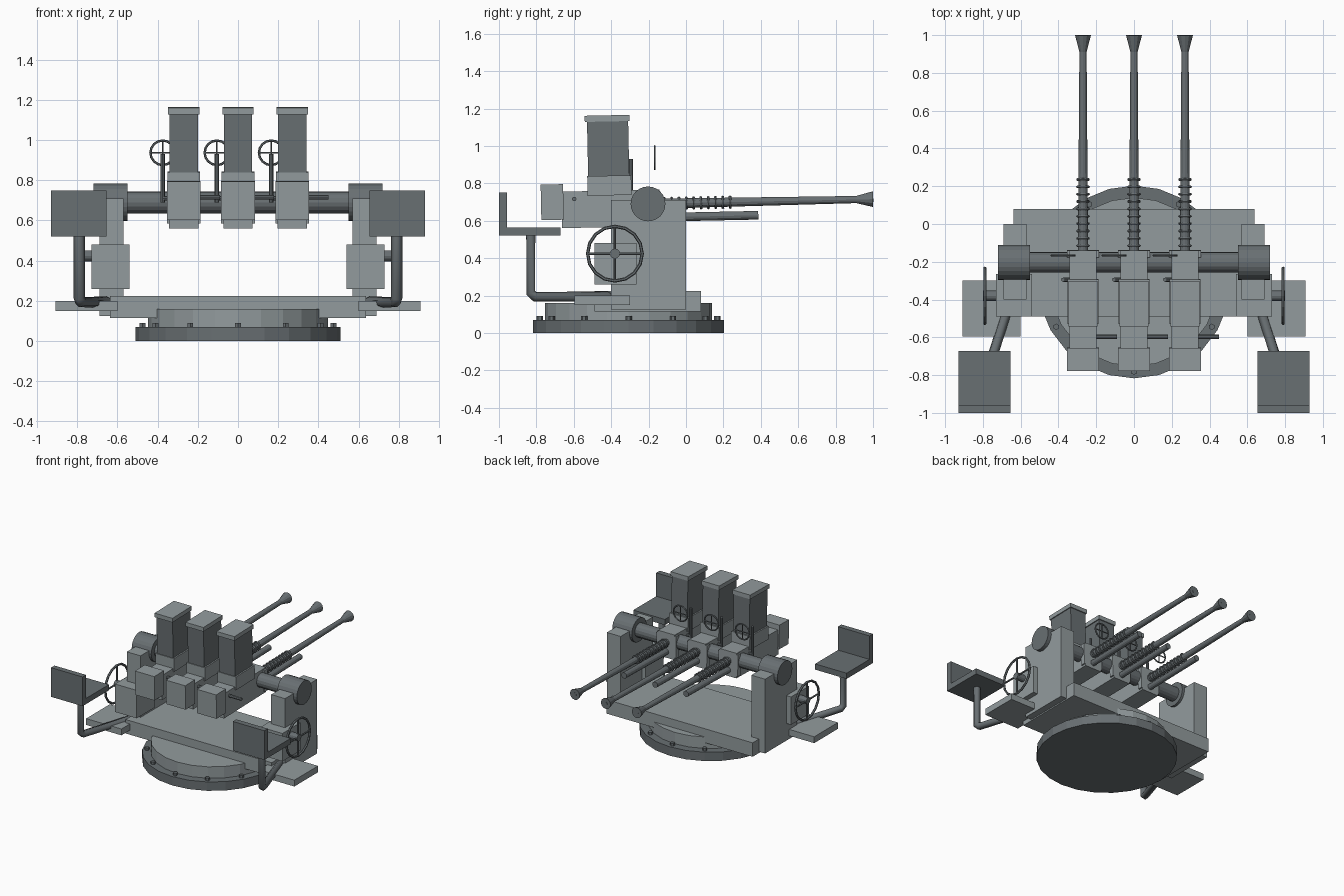
import bpy, math
from mathutils import Vector, Matrix

if "Cube" in bpy.data.objects:
    bpy.data.objects.remove(bpy.data.objects["Cube"])

def mat(name, c):
    m = bpy.data.materials.new(name)
    m.diffuse_color = (*c, 1)
    m.use_nodes = True
    m.node_tree.nodes["Principled BSDF"].inputs["Base Color"].default_value = m.diffuse_color
    return m

LIGHT = mat("light_grey", (0.29, 0.33, 0.34))
DARK = mat("dark_grey", (0.14, 0.16, 0.17))

def done(name, m):
    o = bpy.context.object
    o.name = name
    o.data.materials.append(m)
    return o

def box(name, x, y, z, m=LIGHT):
    """Box from (min, max) ranges."""
    bpy.ops.mesh.primitive_cube_add(size=1)
    o = done(name, m)
    o.data.transform(Matrix.LocRotScale(
        Vector([(a + b) / 2 for a, b in (x, y, z)]), None,
        Vector([abs(b - a) for a, b in (x, y, z)])))
    return o

def rod(name, a, b, r1, r2=None, m=DARK, n=12):
    """Round bar or cone between two points."""
    a, b = Vector(a), Vector(b)
    bpy.ops.mesh.primitive_cone_add(vertices=n, radius1=r1, radius2=r1 if r2 is None else r2,
                                    depth=(b - a).length)
    o = done(name, m)
    q = Vector((0, 0, 1)).rotation_difference(b - a)
    o.data.transform(Matrix.LocRotScale((a + b) / 2, q, None))
    return o

def ring(name, c, axis, r, t, n=16, m=DARK):
    bpy.ops.mesh.primitive_torus_add(major_radius=r, minor_radius=t,
                                     major_segments=n, minor_segments=6)
    o = done(name, m)
    q = Vector((0, 0, 1)).rotation_difference(Vector(axis))
    o.data.transform(Matrix.LocRotScale(Vector(c), q, None))
    return o

def tube(name, pts, r, m=DARK):
    """Bent pipe along a path."""
    cu = bpy.data.curves.new(name, 'CURVE')
    cu.dimensions = '3D'
    cu.bevel_depth, cu.bevel_resolution, cu.use_fill_caps = r, 1, True
    s = cu.splines.new('POLY')
    s.points.add(len(pts) - 1)
    for p, co in zip(s.points, pts):
        p.co = (*co, 1)
    o = bpy.data.objects.new(name, cu)
    bpy.context.collection.objects.link(o)
    cu.materials.append(m)
    return o

# Turntable base with bolts
CY = -0.307
rod("base_ring", (0, CY, 0), (0, CY, 0.07), 0.51, n=24)
rod("base_tier", (0, CY, 0.07), (0, CY, 0.16), 0.447, m=LIGHT, n=24)
for i in range(12):
    a = i * math.pi / 6
    p = (0.475 * math.sin(a), CY + 0.475 * math.cos(a))
    rod("base_bolt", (*p, 0.06), (*p, 0.09), 0.017, n=6)
box("platform", (-0.637, 0.637), (-0.49, 0.08), (0.115, 0.225))

# Trunnion shaft
TY, TZ = -0.203, 0.69
rod("trunnion_shaft", (-0.58, TY, TZ), (0.58, TY, TZ), 0.055, n=16)

# Side supports, handwheels and seats
for s in (-1, 1):
    box("side_column", (s * 0.57, s * 0.69), (-0.40, 0), (0.125, 0.71))
    rod("trunnion_cap", (s * 0.55, TY, TZ), (s * 0.72, TY, TZ), 0.093, n=24)
    box("gearbox", (s * 0.54, s * 0.73), (-0.49, -0.265), (0.26, 0.48))
    box("footplate", (s * 0.60, s * 0.908), (-0.595, -0.30), (0.15, 0.20))
    # Handwheel
    y, z, x = -0.38, 0.424, s * 0.79
    rod("handwheel_shaft", (s * 0.72, y, z), (s * 0.80, y, z), 0.027)
    ring("handwheel_rim", (x, y, z), (1, 0, 0), 0.146, 0.009)
    rod("handwheel_spoke", (x, y - 0.146, z), (x, y + 0.146, z), 0.007, n=6)
    rod("handwheel_spoke", (x, y, z - 0.146), (x, y, z + 0.146), 0.007, n=6)
    # Seat on a bent arm
    box("seat_pan", (s * 0.655, s * 0.93), (-1.0, -0.672), (0.52, 0.565), DARK)
    box("seat_back", (s * 0.655, s * 0.93), (-1.0, -0.957), (0.565, 0.75), DARK)
    tube("seat_arm", [(s * 0.79, -0.83, 0.53), (s * 0.79, -0.83, 0.215), (s * 0.783, -0.808, 0.194),
                      (s * 0.66, -0.42, 0.194), (s * 0.63, -0.39, 0.18)], 0.028)

# Three guns, each tilted slightly about the trunnion
TILT = (Matrix.Translation((0, TY, TZ)) @ Matrix.Rotation(math.radians(1.2), 4, 'X')
        @ Matrix.Translation((0, -TY, -TZ)))

def gun(x):
    def bx(name, w, y, z, m=LIGHT):
        return box(name, (x - w / 2, x + w / 2), y, z, m)
    parts = [
        bx("receiver", 0.145, (-0.665, -0.14), (0.57, 0.765)),
        bx("receiver_collar", 0.168, (-0.175, -0.14), (0.585, 0.755)),
        bx("rear_block", 0.168, (-0.775, -0.655), (0.615, 0.805)),
        bx("magazine_housing", 0.162, (-0.525, -0.29), (0.74, 0.845)),
        bx("magazine", 0.14, (-0.52, -0.30), (0.84, 1.14), DARK),
        bx("magazine_cap", 0.155, (-0.532, -0.292), (1.135, 1.168)),
        rod("recoil_tube", (x, -0.16, 0.617), (x, 0.385, 0.617), 0.023),
        rod("barrel", (x, -0.16, TZ), (x, 0.92, TZ), 0.027, 0.019),
        rod("muzzle_flare", (x, 0.91, TZ), (x, 1.0, TZ), 0.019, 0.042),
        rod("muzzle_bore", (x, 0.99, TZ), (x, 1.0015, TZ), 0.014),
    ]
    # Recoil spring coils
    parts += [ring("spring_coil", (x, -0.115 + 0.039 * i, TZ), (0, 1, 0), 0.028, 0.008, 12)
              for i in range(10)]
    # Cocking handle, sight post and ring sight
    rod("cocking_handle", (x, -0.598, 0.716), (x + 0.18, -0.598, 0.716), 0.012, n=8)
    sx = x - 0.105
    rod("sight_post", (sx, -0.295, 0.69), (sx, -0.295, 0.93), 0.011, n=8)
    rod("sight_bracket", (sx, -0.295, 0.71), (x, -0.295, 0.71), 0.011, n=8)
    ring("ring_sight", (sx, -0.167, 0.937), (0, 1, 0), 0.061, 0.006)
    rod("sight_wire", (sx - 0.06, -0.167, 0.937), (sx + 0.06, -0.167, 0.937), 0.004, n=6)
    rod("sight_wire", (sx, -0.167, 0.877), (sx, -0.167, 0.997), 0.004, n=6)
    for o in parts:
        o.data.transform(TILT)

for x in (-0.27, 0, 0.27):
    gun(x)
